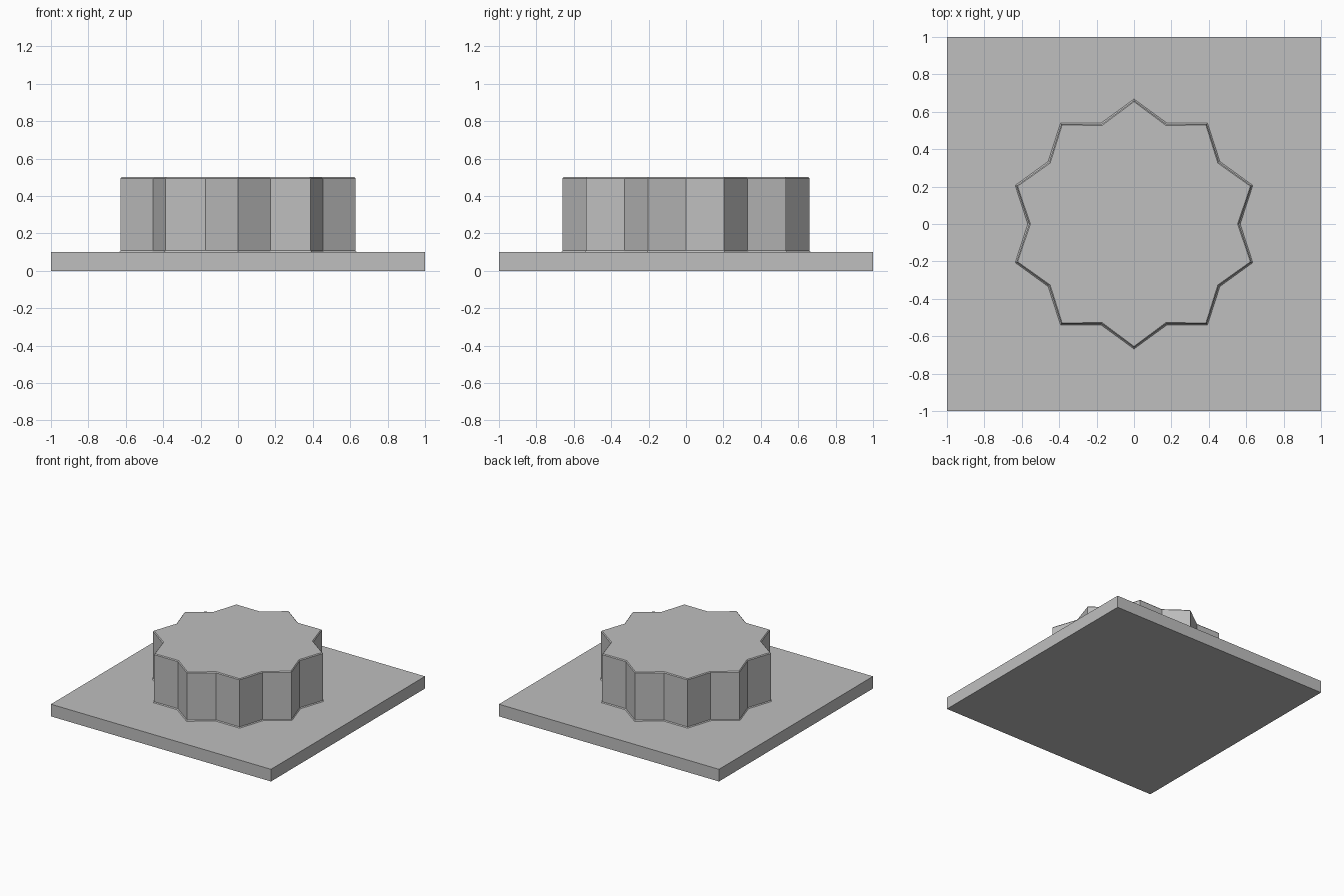
import bpy, bmesh
from math import sin, cos, pi

if "Cube" in bpy.data.objects:
    bpy.data.objects.remove(bpy.data.objects["Cube"])

# One plain grey for everything
grey = bpy.data.materials.new("plain_grey")
grey.use_nodes = True
color = (0.52, 0.52, 0.52, 1)
grey.diffuse_color = color
grey.node_tree.nodes["Principled BSDF"].inputs["Base Color"].default_value = color


def add_object(name, bm):
    bmesh.ops.recalc_face_normals(bm, faces=bm.faces)
    mesh = bpy.data.meshes.new(name)
    bm.to_mesh(mesh)
    bm.free()
    mesh.materials.append(grey)
    obj = bpy.data.objects.new(name, mesh)
    bpy.context.collection.objects.link(obj)
    return obj


# Square base plate
PLATE_TOP = 0.1
bm = bmesh.new()
bmesh.ops.create_cube(bm, size=2)
for v in bm.verts:
    v.co.z = PLATE_TOP if v.co.z > 0 else 0
add_object("base_plate", bm)

# Ten-pointed star boss: flared foot, straight wall, chamfered top
POINTS, TIP, NOTCH = 10, 0.661, 0.561
EDGE, TOP = 0.007, 0.5
profile = [(PLATE_TOP - 0.02, EDGE), (PLATE_TOP, EDGE), (PLATE_TOP + EDGE, 0),
           (TOP - EDGE, 0), (TOP, -EDGE)]
bm = bmesh.new()
rings = []
for z, offset in profile:
    ring = []
    for i in range(POINTS * 2):
        radius = (NOTCH if i % 2 else TIP) + offset
        angle = pi / 2 + i * pi / POINTS
        ring.append(bm.verts.new((radius * cos(angle), radius * sin(angle), z)))
    rings.append(ring)
for low, high in zip(rings, rings[1:]):
    for i in range(POINTS * 2):
        j = (i + 1) % (POINTS * 2)
        bm.faces.new((low[i], low[j], high[j], high[i]))
bm.faces.new(rings[0][::-1])
bm.faces.new(rings[-1])
add_object("star_boss", bm)
